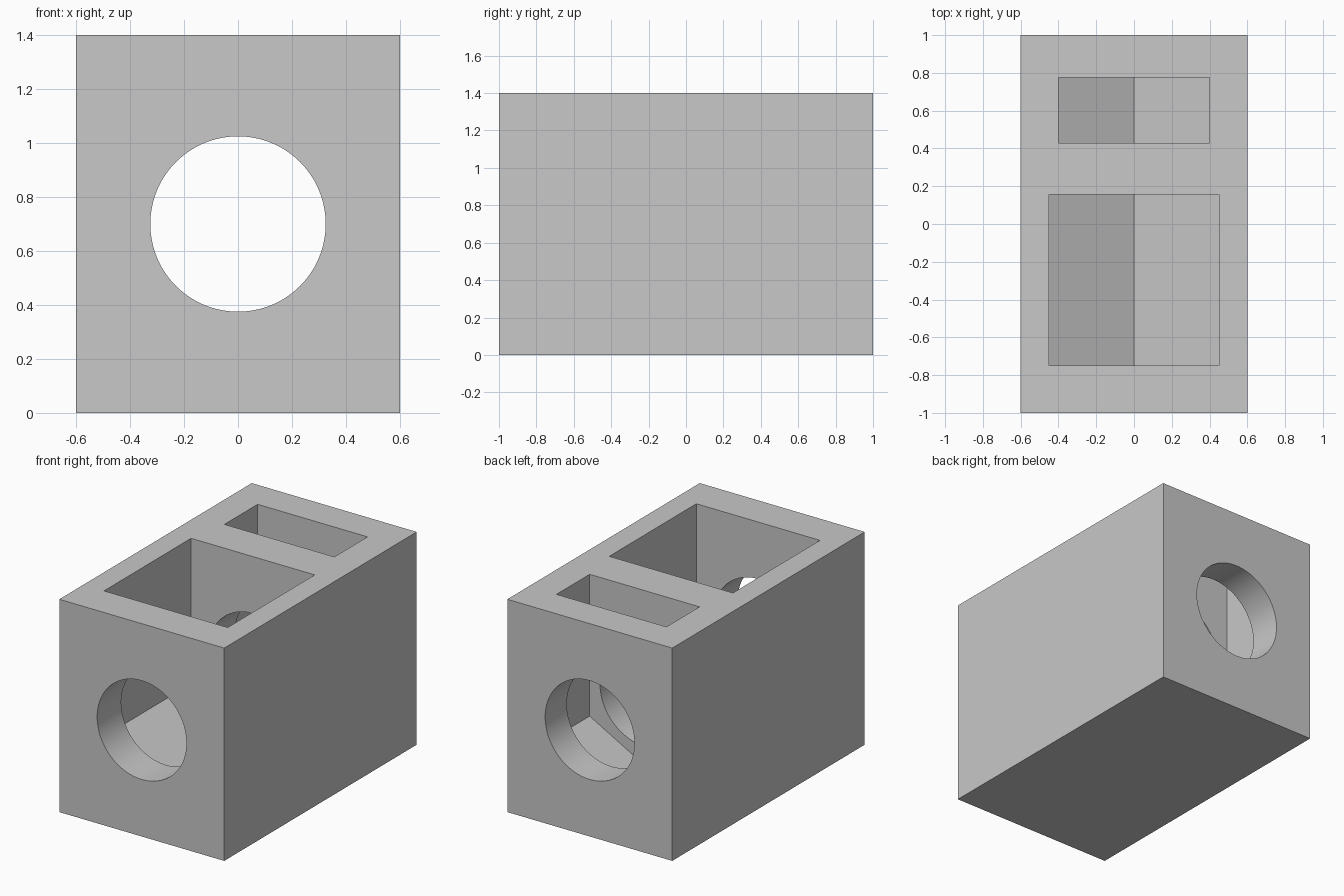
import bpy, bmesh, math
from mathutils import Matrix, Vector

old = bpy.data.objects.get("Cube")
if old:
    bpy.data.objects.remove(old, do_unlink=True)

WIDTH, LENGTH, HEIGHT = 1.2, 2.0, 1.4

# Single plain grey material
grey = bpy.data.materials.new("plain grey")
grey.use_nodes = True
colour = (0.58, 0.58, 0.58, 1)
grey.diffuse_color = colour
grey.node_tree.nodes["Principled BSDF"].inputs["Base Color"].default_value = colour


def make_object(name, bm):
    bmesh.ops.recalc_face_normals(bm, faces=bm.faces)
    mesh = bpy.data.meshes.new(name)
    bm.to_mesh(mesh)
    bm.free()
    mesh.materials.append(grey)
    obj = bpy.data.objects.new(name, mesh)
    bpy.context.collection.objects.link(obj)
    return obj


def extrude_profile(name, profile, y0, y1):
    """Extrude an (x, z) outline along y."""
    bm = bmesh.new()
    face = bm.faces.new([bm.verts.new((x, y0, z)) for x, z in profile])
    grown = bmesh.ops.extrude_face_region(bm, geom=[face])["geom"]
    verts = [g for g in grown if isinstance(g, bmesh.types.BMVert)]
    bmesh.ops.translate(bm, verts=verts, vec=Vector((0, y1 - y0, 0)))
    return make_object(name, bm)


def pocket(name, half_width, y0, y1, valley, edge):
    """Open-topped pocket with a V-shaped floor."""
    top = HEIGHT + 0.2
    outline = [(0, valley), (half_width, edge), (half_width, top),
               (-half_width, top), (-half_width, edge)]
    return extrude_profile(name, outline, y0, y1)


def bore(name, radius, z):
    """Round hole running front to back."""
    bm = bmesh.new()
    place = Matrix.Translation((0, 0, z)) @ Matrix.Rotation(math.pi / 2, 4, "X")
    bmesh.ops.create_cone(bm, cap_ends=True, segments=96, radius1=radius,
                          radius2=radius, depth=LENGTH + 0.4, matrix=place)
    return make_object(name, bm)


# Solid block
half = WIDTH / 2
block = extrude_profile("hollow_block",
                        [(-half, 0), (half, 0), (half, HEIGHT), (-half, HEIGHT)],
                        -LENGTH / 2, LENGTH / 2)

# Pockets and through hole
cutters = [
    pocket("front_pocket", 0.45, -0.75, 0.155, 0.20, 0.443),
    pocket("back_pocket", 0.40, 0.43, 0.775, 0.25, 0.467),
    bore("through_hole", 0.325, 0.7),
]
bpy.ops.object.select_all(action="DESELECT")
block.select_set(True)
bpy.context.view_layer.objects.active = block
for cutter in cutters:
    cutter.hide_render = True
    cut = block.modifiers.new(cutter.name, "BOOLEAN")
    cut.operation = "DIFFERENCE"
    cut.solver = "EXACT"
    cut.object = cutter
    bpy.ops.object.modifier_apply(modifier=cut.name)
    bpy.data.objects.remove(cutter, do_unlink=True)

# Smooth hole walls, crisp edges
bpy.ops.object.shade_smooth_by_angle(angle=math.radians(20))
